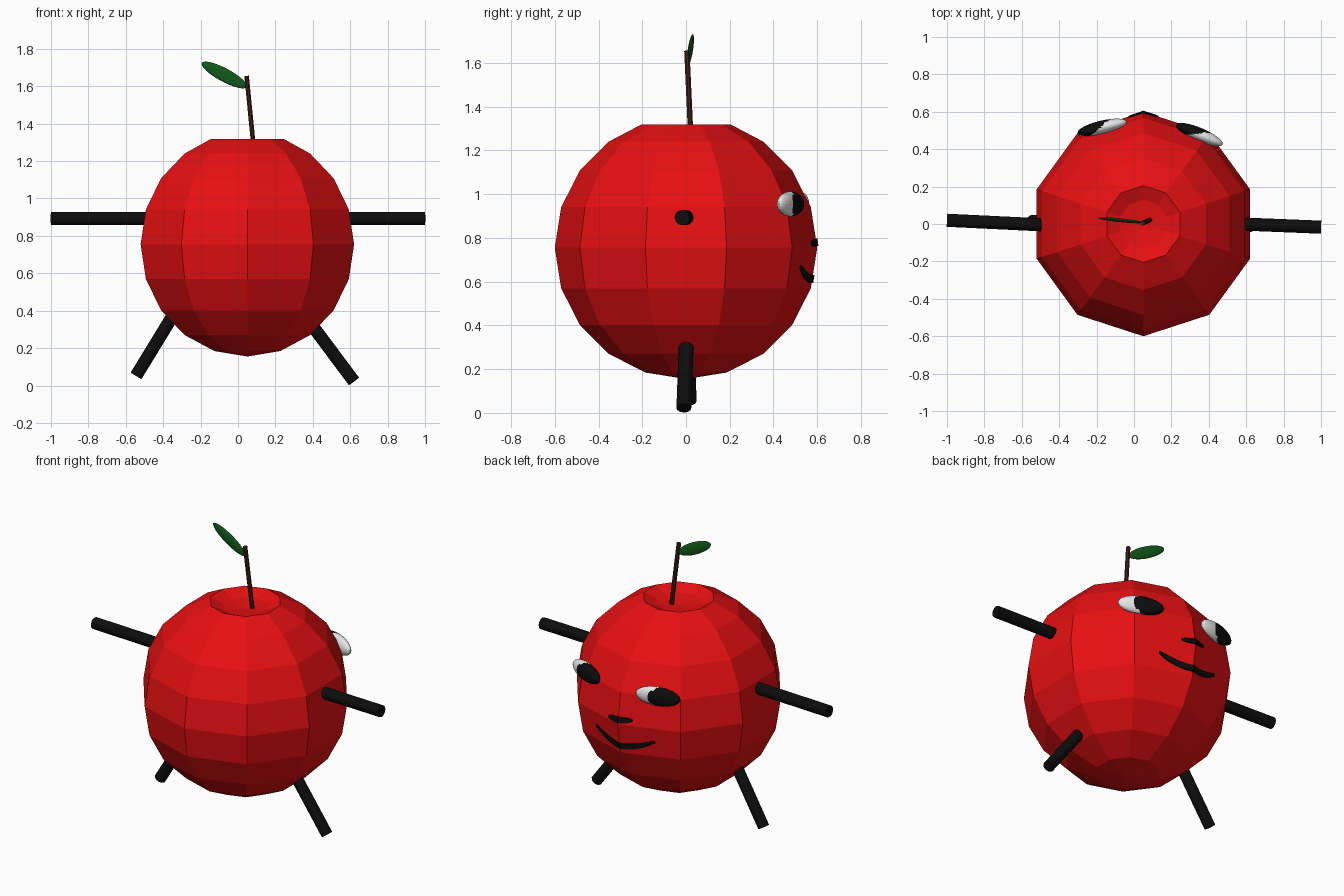
import bpy, bmesh, math
from mathutils import Vector, Matrix
from mathutils.bvhtree import BVHTree

if "Cube" in bpy.data.objects:
    bpy.data.objects.remove(bpy.data.objects["Cube"])


def material(name, rgb):
    m = bpy.data.materials.new(name)
    m.diffuse_color = (*rgb, 1)
    m.use_nodes = True
    m.node_tree.nodes["Principled BSDF"].inputs["Base Color"].default_value = m.diffuse_color
    return m


RED = material("red", (0.8, 0.005, 0.006))
BLACK = material("black", (0.004, 0.004, 0.004))
WHITE = material("white", (0.8, 0.8, 0.8))
GREEN = material("leaf green", (0.006, 0.1, 0.01))
BROWN = material("bark brown", (0.06, 0.016, 0.007))


def finish(bm, name, *mats):
    bmesh.ops.recalc_face_normals(bm, faces=bm.faces)
    me = bpy.data.meshes.new(name)
    bm.to_mesh(me)
    bm.free()
    for m in mats:
        me.materials.append(m)
    ob = bpy.data.objects.new(name, me)
    bpy.context.collection.objects.link(ob)
    return ob


def rod(name, a, b, radius, mat, sides=12):
    a, b = Vector(a), Vector(b)
    d = b - a
    mx = Matrix.Translation((a + b) / 2) @ d.to_track_quat('Z', 'Y').to_matrix().to_4x4()
    bm = bmesh.new()
    bmesh.ops.create_cone(bm, cap_ends=True, segments=sides, radius1=radius,
                          radius2=radius, depth=d.length, matrix=mx)
    finish(bm, name, mat)


# Body: ten-sided faceted ball with a shallow dimple on top
CX, CZ, R = 0.05, 0.755, 0.6
profile = [(R * math.cos(math.radians(a)), CZ + R * math.sin(math.radians(a)))
           for a in range(-72, 60, 18)]
profile += [(0.205, 1.318), (0.13, 1.285)]
bm = bmesh.new()
rings = []
for r, z in profile:
    rings.append([bm.verts.new((CX + r * math.sin(i * math.tau / 10),
                                r * math.cos(i * math.tau / 10), z)) for i in range(10)])
for lo, hi in zip(rings, rings[1:]):
    for i in range(10):
        j = (i + 1) % 10
        bm.faces.new((lo[i], lo[j], hi[j], hi[i]))
for ring, z in ((rings[0], CZ - R), (rings[-1], 1.27)):
    tip = bm.verts.new((CX, 0, z))
    for i in range(10):
        bm.faces.new((ring[i], ring[(i + 1) % 10], tip))
bmesh.ops.recalc_face_normals(bm, faces=bm.faces)
surface = BVHTree.FromBMesh(bm)
finish(bm, "body", RED)

# Arms and legs
rod("left_arm", (-1, 0.02, 0.893), (-0.42, -0.008, 0.893), 0.035, BLACK)
rod("right_arm", (1, -0.017, 0.893), (0.5, 0.003, 0.893), 0.035, BLACK)
rod("left_leg", (-0.545, 0.015, 0.052), (-0.32, 0.0, 0.42), 0.034, BLACK)
rod("right_leg", (0.62, -0.01, 0.022), (0.36, 0.003, 0.37), 0.034, BLACK)

# Stem
rod("stem", (0.085, 0.022, 1.26), (0.046, 0.004, 1.655), 0.013, BROWN, 8)


def ellipsoid(name, centre, rot, size, mats, rule=None):
    bm = bmesh.new()
    bmesh.ops.create_uvsphere(bm, u_segments=32, v_segments=16, radius=1)
    if rule:
        for f in bm.faces:
            f.material_index = int(rule(f.calc_center_median()))
    mx = Matrix.Translation(centre) @ rot @ Matrix.Diagonal((*size, 1))
    bmesh.ops.transform(bm, matrix=mx, verts=bm.verts)
    finish(bm, name, *mats)


# Leaf
leaf_rot = Matrix.Rotation(math.radians(-6), 4, 'Z') @ Matrix.Rotation(math.radians(28), 4, 'Y')
ellipsoid("leaf", (-0.073, 0.02, 1.66), leaf_rot, (0.137, 0.01, 0.036), [GREEN])

# Eyes: flattened balls, dark on the outer -x side
for name, centre, turn in (("left_eye", (-0.17, 0.517, 0.955), 13),
                           ("right_eye", (0.35, 0.478, 0.955), -23)):
    ellipsoid(name, centre, Matrix.Rotation(math.radians(turn), 4, 'Z'),
              (0.135, 0.036, 0.057), [WHITE, BLACK],
              lambda c: c.x < 0.45 * c.y - 0.1)


# Nose and mouth: thin strips laid on the body surface
def strip(name, half_length, centre_z, half_height):
    bm = bmesh.new()
    rows = []
    n = 12
    for k in range(n + 1):
        t = 2 * k / n - 1
        col = []
        for side in (-1, 1):
            x, z = CX + t * half_length, centre_z(t) + side * half_height(t)
            hit = surface.ray_cast(Vector((x, 2, z)), Vector((0, -1, 0)))[0]
            col += [bm.verts.new((x, hit.y + o, z)) for o in (-0.002, 0.007)]
        rows.append((col[0], col[1], col[3], col[2]))
    for a, b in zip(rows, rows[1:]):
        for i in range(4):
            j = (i + 1) % 4
            bm.faces.new((a[i], a[j], b[j], b[i]))
    bm.faces.new(rows[0])
    bm.faces.new(rows[-1])
    finish(bm, name, BLACK)


strip("nose", 0.08, lambda t: 0.78 - 0.006 * t,
      lambda t: 0.005 + 0.012 * math.sqrt(1 - t * t))
strip("mouth", 0.2, lambda t: 0.612 + 0.055 * t * t,
      lambda t: 0.008 + 0.01 * math.sqrt(1 - t * t))
